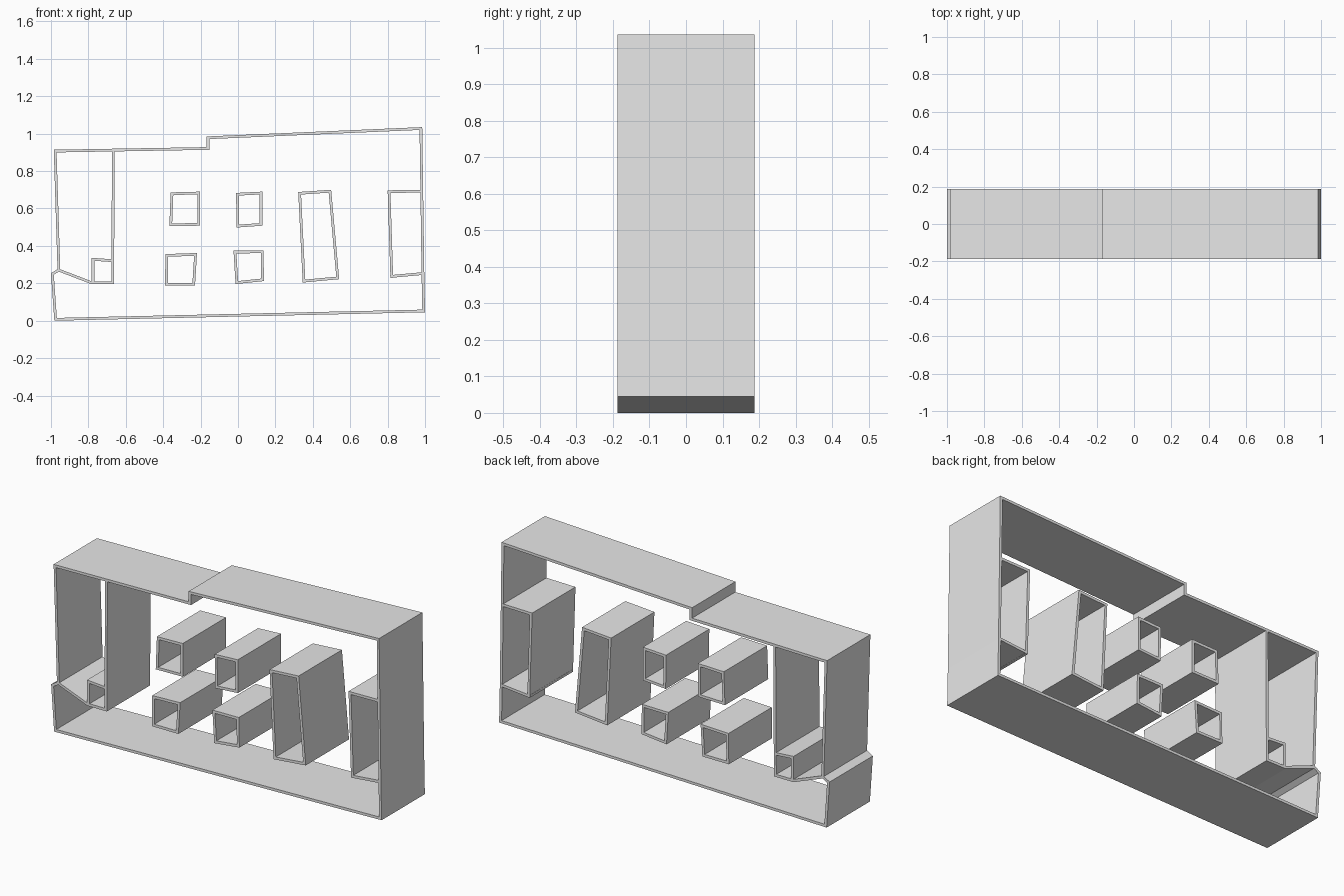
import bpy, bmesh
from mathutils import Vector

if "Cube" in bpy.data.objects:
    bpy.data.objects.remove(bpy.data.objects["Cube"])

DEPTH = 0.187   # half depth along y
T = 0.0145      # wall thickness

grey = bpy.data.materials.new("light grey")
grey.diffuse_color = (0.8, 0.8, 0.8, 1)
grey.use_nodes = True
grey.node_tree.nodes["Principled BSDF"].inputs["Base Color"].default_value = grey.diffuse_color


def ribbon(name, pts, closed=True):
    """Thin wall along a clockwise x-z path, thickened inward, extruded in y."""
    p = [Vector(q) for q in pts]
    n = len(p)
    segs = n if closed else n - 1
    normals = []
    for i in range(segs):
        d = (p[(i + 1) % n] - p[i]).normalized()
        normals.append(Vector((d.y, -d.x)))
    inner = []
    for i in range(n):
        a = normals[i - 1] if (closed or i > 0) else normals[0]
        b = normals[i] if i < segs else normals[-1]
        inner.append(p[i] + (a + b) * (T / (1 + a.dot(b))))   # mitred corner

    bm = bmesh.new()
    rings = []
    for o, q in zip(p, inner):
        rings.append([bm.verts.new((c.x, y, c.y)) for c, y in
                      ((o, -DEPTH), (o, DEPTH), (q, DEPTH), (q, -DEPTH))])
    for i in range(segs):
        r, s = rings[i], rings[(i + 1) % n]
        for k in range(4):
            m = (k + 1) % 4
            bm.faces.new((r[k], r[m], s[m], s[k]))
    if not closed:
        bm.faces.new(rings[0])
        bm.faces.new(rings[-1])
    bmesh.ops.recalc_face_normals(bm, faces=bm.faces)
    me = bpy.data.meshes.new(name)
    bm.to_mesh(me)
    bm.free()
    me.materials.append(grey)
    ob = bpy.data.objects.new(name, me)
    bpy.context.collection.objects.link(ob)


# Outer shell with stepped roof and side notch
ribbon("outer_shell", [(-0.982, 0.0), (-1.0, 0.254), (-0.965, 0.275), (-0.985, 0.914),
                       (-0.168, 0.928), (-0.168, 0.985), (0.985, 1.035),
                       (0.996, 0.245), (1.0, 0.045)])

# Left partition, sloping ledge and small corner box
ribbon("left_partition", [(-0.659, 0.912), (-0.663, 0.195), (-0.782, 0.195),
                          (-0.957, 0.262)], closed=False)
ribbon("corner_box", [(-0.782, 0.198), (-0.782, 0.336), (-0.67, 0.328)], closed=False)

# Right bay attached to the side wall
ribbon("right_bay", [(0.99, 0.231), (0.815, 0.229), (0.80, 0.697), (0.984, 0.70)][1:],
       closed=False)
ribbon("right_bay_floor", [(0.99, 0.245), (0.815, 0.229)], closed=False)

# Free-standing window tubes
tubes = {
    "upper_left_tube": [(-0.367, 0.505), (-0.36, 0.686), (-0.203, 0.69), (-0.203, 0.508)],
    "upper_middle_tube": [(-0.008, 0.498), (-0.01, 0.683), (0.13, 0.69), (0.13, 0.508)],
    "lower_left_tube": [(-0.39, 0.188), (-0.388, 0.356), (-0.219, 0.362), (-0.23, 0.188)],
    "lower_middle_tube": [(-0.013, 0.196), (-0.024, 0.374), (0.136, 0.376), (0.139, 0.212)],
    "tall_tube": [(0.346, 0.204), (0.322, 0.688), (0.498, 0.70), (0.541, 0.222)],
}
for name, pts in tubes.items():
    ribbon(name, pts)
